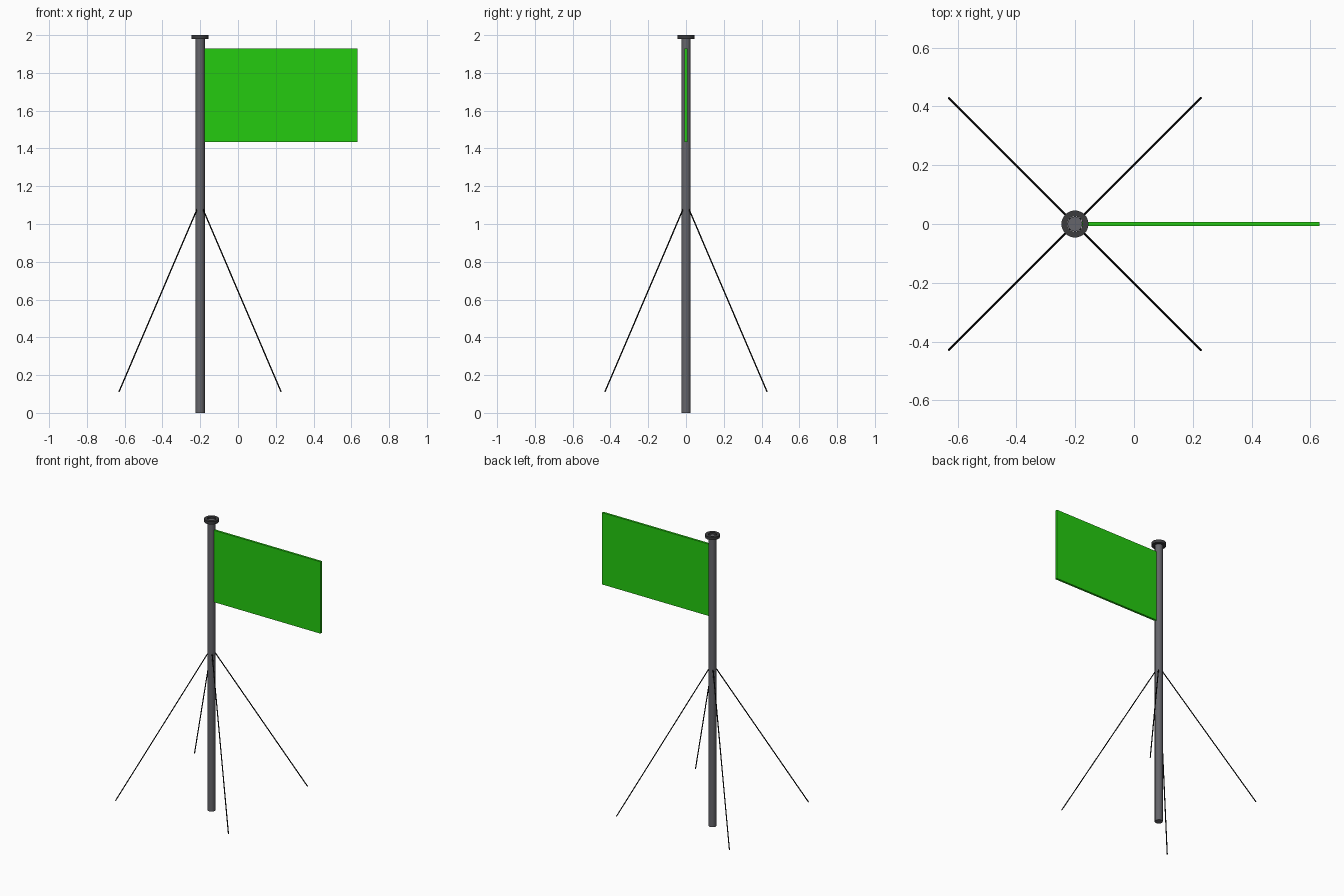
import bpy, bmesh, math
from mathutils import Vector

if "Cube" in bpy.data.objects:
    bpy.data.objects.remove(bpy.data.objects["Cube"])

PX = -0.201  # pole centre in x


def material(name, rgb):
    m = bpy.data.materials.new(name)
    m.diffuse_color = (*rgb, 1)
    m.use_nodes = True
    m.node_tree.nodes["Principled BSDF"].inputs["Base Color"].default_value = m.diffuse_color
    return m


grey = material("pole grey", (0.13, 0.13, 0.145))
dark = material("cap dark grey", (0.045, 0.045, 0.048))
black = material("wire black", (0.006, 0.006, 0.006))
green = material("flag green", (0.018, 0.60, 0.005))


def finish(obj, name, mat, smooth=True):
    obj.name = name
    obj.data.materials.append(mat)
    if smooth:
        bpy.ops.object.shade_smooth_by_angle(angle=math.radians(40))
    return obj


def rod(name, a, b, radius, sides, mat):
    a, b = Vector(a), Vector(b)
    d = b - a
    bpy.ops.mesh.primitive_cylinder_add(
        vertices=sides, radius=radius, depth=d.length, location=(a + b) / 2,
        rotation=d.to_track_quat('Z', 'Y').to_euler())
    return finish(bpy.context.object, name, mat)


# Pole, ending just below the rim of the cap ring
rod("pole", (PX, 0, 0), (PX, 0, 1.988), 0.025, 32, grey)

# Cap ring: rectangular profile spun around the pole
bm = bmesh.new()
profile = [(0.026, 1.98), (0.046, 1.98), (0.046, 2.0), (0.026, 2.0)]
verts = [bm.verts.new((r, 0, z)) for r, z in profile]
edges = [bm.edges.new((verts[i], verts[(i + 1) % 4])) for i in range(4)]
bmesh.ops.spin(bm, geom=verts + edges, cent=(0, 0, 0), axis=(0, 0, 1),
               angle=math.tau, steps=32, use_duplicate=False)
bmesh.ops.remove_doubles(bm, verts=bm.verts, dist=1e-5)
bmesh.ops.recalc_face_normals(bm, faces=bm.faces)
mesh = bpy.data.meshes.new("cap_ring")
bm.to_mesh(mesh)
bm.free()
ring = bpy.data.objects.new("cap_ring", mesh)
ring.location.x = PX
bpy.context.collection.objects.link(ring)
bpy.ops.object.select_all(action='DESELECT')
ring.select_set(True)
bpy.context.view_layer.objects.active = ring
finish(ring, "cap_ring", dark)

# Flag panel
x0, x1, z0, z1 = -0.179, 0.632, 1.435, 1.928
bpy.ops.mesh.primitive_cube_add(size=1, location=((x0 + x1) / 2, 0, (z0 + z1) / 2))
flag = bpy.context.object
flag.scale = (x1 - x0, 0.015, z1 - z0)
finish(flag, "flag", green, smooth=False)

# Four guy wires on the diagonals
for sx, side in ((-1, "left"), (1, "right")):
    for sy, end in ((-1, "front"), (1, "back")):
        rod(f"{end}_{side}_guy_wire",
            (PX + sx * 0.015, sy * 0.015, 1.08),
            (PX + sx * 0.429, sy * 0.429, 0.112), 0.0035, 8, black)
